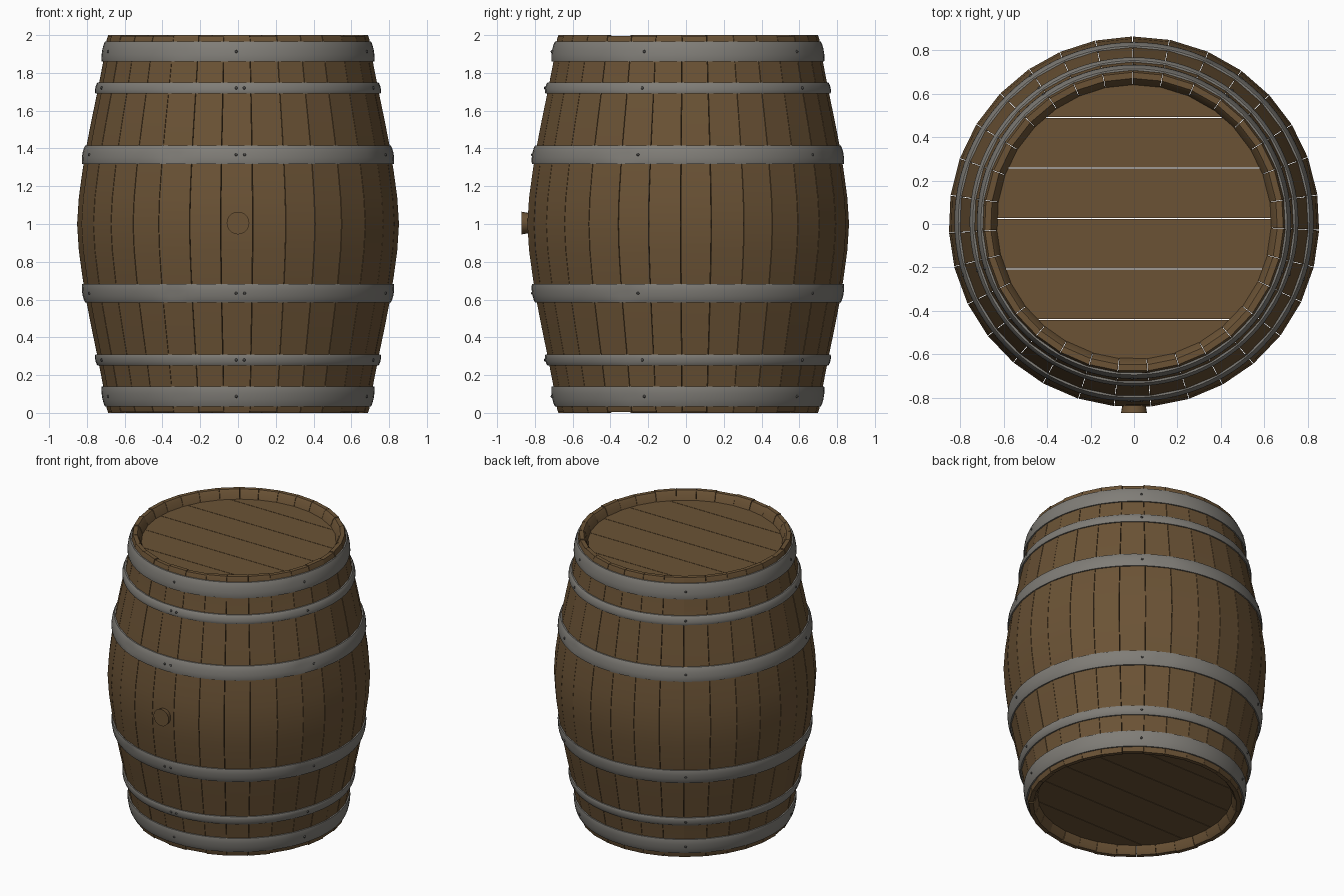
import bpy, bmesh, math, random

if "Cube" in bpy.data.objects:
    bpy.data.objects.remove(bpy.data.objects["Cube"])

random.seed(4)
CY = 0.01          # barrel axis sits slightly back, the bung sticks out in front
N = 31             # number of staves


def material(name, rgb):
    m = bpy.data.materials.new(name)
    m.diffuse_color = (*rgb, 1)
    m.use_nodes = True
    m.node_tree.nodes["Principled BSDF"].inputs["Base Color"].default_value = m.diffuse_color
    return m


wood = material("brown_wood", (0.147, 0.086, 0.036))
metal = material("grey_iron", (0.215, 0.205, 0.185))
dark = material("dark_rivet", (0.07, 0.068, 0.065))


def finish(bm, name, mat, angle=None):
    bmesh.ops.recalc_face_normals(bm, faces=bm.faces)
    me = bpy.data.meshes.new(name)
    bm.to_mesh(me)
    bm.free()
    ob = bpy.data.objects.new(name, me)
    ob.location.y = CY
    bpy.context.collection.objects.link(ob)
    me.materials.append(mat)
    if angle:
        bpy.ops.object.select_all(action='DESELECT')
        ob.select_set(True)
        bpy.context.view_layer.objects.active = ob
        bpy.ops.object.shade_smooth_by_angle(angle=math.radians(angle))
    return ob


# outer barrel profile (z, radius), lower half mirrored to the top
half = [(0, .685), (.02, .692), (.15, .713), (.3, .742), (.45, .773), (.6, .802),
        (.72, .821), (.86, .84), (1, .849)]
outer = half + [(2 - z, r) for z, r in reversed(half[:-1])]
# inner profile with the chamfered rims
ihalf = [(0, .657), (.015, .645), (.06, .628), (.12, .635), (.5, .72), (1, .79)]
inner = ihalf + [(2 - z, r) for z, r in reversed(ihalf[:-1])]


def radius(z):
    for (z0, r0), (z1, r1) in zip(outer, outer[1:]):
        if z0 <= z <= z1:
            return r0 + (r1 - r0) * (z - z0) / (z1 - z0)
    return outer[-1][1]


# staves: flat planks bent along the profile, with hairline gaps
bm = bmesh.new()
step = 2 * math.pi / N
edges = [-math.pi / 2 + (i - .5) * step + random.uniform(-.012, .012) for i in range(N)]
edges.append(edges[0] + 2 * math.pi)
loop = outer + inner[::-1]
for i in range(N):
    trim = random.choice((1, 1, .995))
    a0, a1 = edges[i] + .0018, edges[i + 1] - .0018
    k = 1 / math.cos((a1 - a0) / 2)
    rings = []
    for a in (a0, a1):
        rings.append([bm.verts.new((r * k * math.cos(a), r * k * math.sin(a),
                                    1 + (z - 1) * trim)) for z, r in loop])
    n, m = len(loop), len(outer)
    for j in range(n):
        bm.faces.new((rings[0][j], rings[0][(j + 1) % n], rings[1][(j + 1) % n], rings[1][j]))
    for ring in rings:                      # side faces as quads
        for j in range(m - 1):
            t0 = min(j, len(inner) - 1)
        bm.faces.new(ring)
finish(bm, "staves", wood, 25)


# lids: planks running along x, cut to a disc
def lid(name, z0, z1):
    bm = bmesh.new()
    R, g = .637, .0016
    cuts = [-R] + [-.45 + .2325 * i for i in range(5)] + [R]
    for y0, y1 in zip(cuts, cuts[1:]):
        lo, hi = max(y0 + g, -R + .002), min(y1 - g, R - .002)
        t0, t1 = math.asin(lo / R), math.asin(hi / R)
        ts = [t0 + (t1 - t0) * i / 10 for i in range(11)]
        pts = [(R * math.cos(t), R * math.sin(t)) for t in ts]
        pts += [(-x, y) for x, y in reversed(pts)]
        face = bm.faces.new([bm.verts.new((x, y, z0)) for x, y in pts])
        ext = bmesh.ops.extrude_face_region(bm, geom=[face])["geom"]
        bmesh.ops.translate(bm, vec=(0, 0, z1 - z0),
                            verts=[v for v in ext if isinstance(v, bmesh.types.BMVert)])
    finish(bm, name, wood)


lid("top_lid", 1.91, 1.94)
lid("bottom_lid", .06, .09)


# hoops: rounded bands following the barrel slope, with a shallow dent
def hoop(name, z0, z1, dent):
    bm = bmesh.new()
    h, S = z1 - z0, 96
    sec = [(0, -.004), (0, .010), (.12, .014), (.35, .017), (.65, .017), (.88, .014), (1, .010), (1, -.004)]
    rings = []
    for s in range(S):
        a = 2 * math.pi * s / S
        ring = []
        for t, o in sec:
            z = z0 + h * t
            d = dent * .008 * sum(math.exp(-((a - c) / .06) ** 2) for c in (4.28, 5.86, 1.1))
            r = radius(z) + o - (d * math.sin(math.pi * t) if o > 0 else 0)
            ring.append(bm.verts.new((r * math.cos(a), r * math.sin(a), z)))
        rings.append(ring)
    for s in range(S):
        p, q = rings[s], rings[(s + 1) % S]
        for j in range(len(sec)):
            k = (j + 1) % len(sec)
            bm.faces.new((p[j], p[k], q[k], q[j]))
    finish(bm, name, metal, 40)


# rivets: small domes, five around each hoop, with a pair at the front overlap
def rivets(name, z, pair):
    bm = bmesh.new()
    angles = [-math.pi / 2 - .012 + i * 2 * math.pi / 5 for i in range(5)]
    if pair:
        angles.append(angles[0] + .055)
    for a in angles:
        r = radius(z) + .016
        new = bmesh.ops.create_uvsphere(bm, u_segments=8, v_segments=6, radius=.008)["verts"]
        bmesh.ops.translate(bm, verts=new, vec=(r * math.cos(a), r * math.sin(a), z))
    finish(bm, name, dark, 60)


for nm, z0, z1, dent, pair in (("end", .035, .14, .4, False), ("thin", .25, .31, .3, True),
                               ("belly", .585, .682, 1, True)):
    for side, lo, hi in (("lower", z0, z1), ("upper", 2 - z1, 2 - z0)):
        hoop(f"{side}_{nm}_hoop", lo, hi, dent)
        rivets(f"{side}_{nm}_rivets", (lo + hi) / 2, pair)

# bung: tapered plug in the front stave
bm = bmesh.new()
bmesh.ops.create_cone(bm, cap_ends=True, segments=20, radius1=.048, radius2=.06, depth=.07)
for v in bm.verts:
    x, y, z = v.co
    v.co = (x, -.845 - z, 1.005 + y)
finish(bm, "bung", wood, 40)
